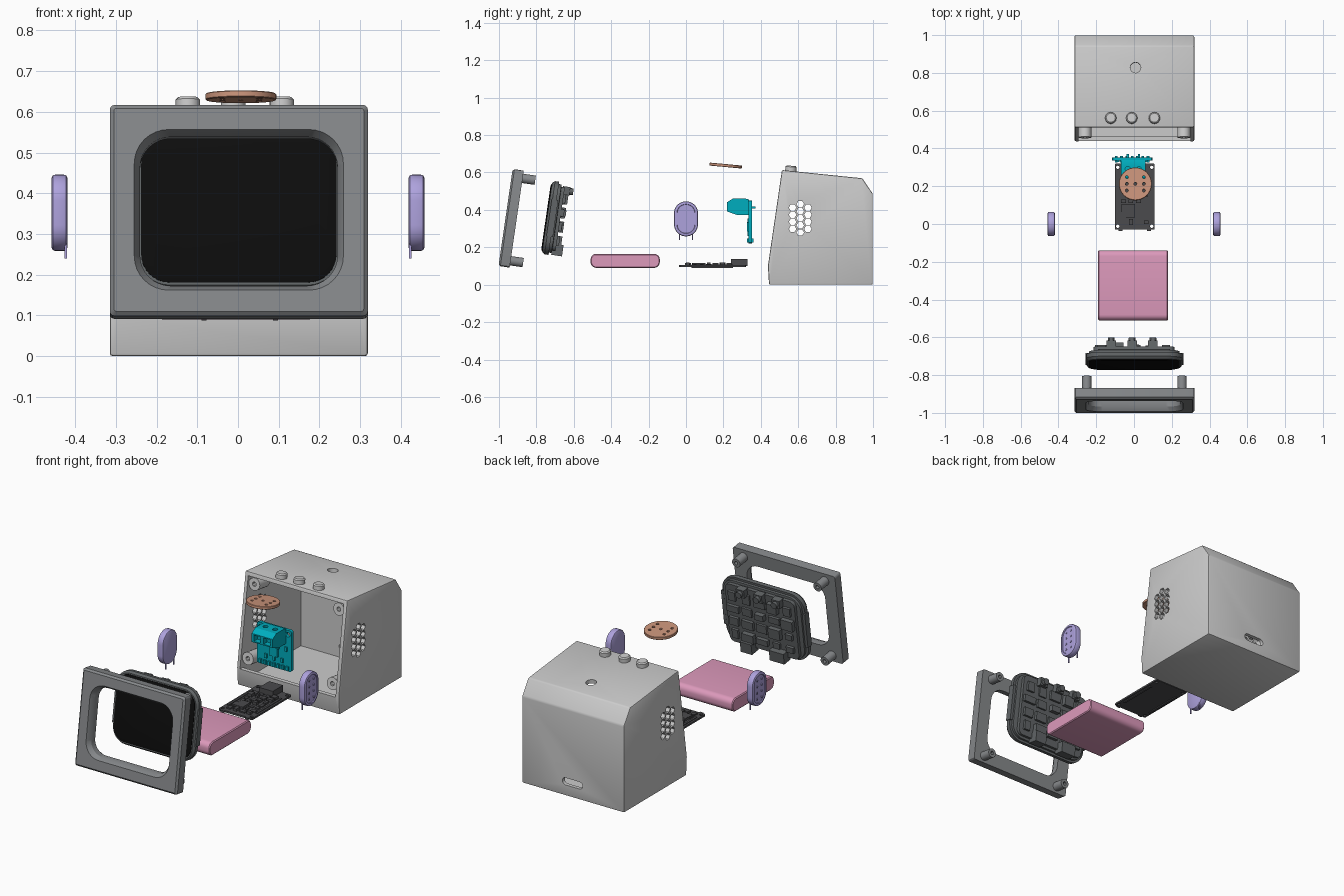
import bpy, bmesh, math, random
from mathutils import Matrix, Vector

if "Cube" in bpy.data.objects:
    bpy.data.objects.remove(bpy.data.objects["Cube"])
random.seed(4)

# ---------- helpers ----------
def mat(name, c):
    m = bpy.data.materials.new(name)
    m.diffuse_color = (*c, 1)
    m.use_nodes = True
    m.node_tree.nodes["Principled BSDF"].inputs["Base Color"].default_value = m.diffuse_color
    return m

DARK, BLACK = mat("dark_board", (.07, .07, .075)), mat("black_glass", (.004, .004, .004))
MID, FRAME = mat("display_grey", (.12, .13, .135)), mat("bezel_grey", (.24, .25, .26))
TEAL, PINK = mat("teal", (0, .42, .52)), mat("pink", (.72, .32, .5))
LILAC, COPPER = mat("lilac", (.42, .36, .72)), mat("copper", (.6, .3, .2))

def rrect(w, h, r, n=6, cx=0, cy=0):
    pts = []
    for k, (sx, sy) in enumerate([(1, 1), (-1, 1), (-1, -1), (1, -1)]):
        for i in range(n + 1):
            a = (k + i / n) * math.pi / 2
            pts.append((cx + sx * (w / 2 - r) + r * math.cos(a), cy + sy * (h / 2 - r) + r * math.sin(a)))
    return pts

def ngon(r, n=24, cx=0, cy=0, a0=0):
    return [(cx + r * math.cos(a0 + i * math.tau / n), cy + r * math.sin(a0 + i * math.tau / n)) for i in range(n)]

def rect(w, h, cx=0, cy=0):
    return [(cx + a * w / 2, cy + b * h / 2) for a, b in ((1, 1), (-1, 1), (-1, -1), (1, -1))]

def loft(name, sections, M=Matrix(), m=None):
    """Skin a stack of (outline, height) sections and cap both ends."""
    bm = bmesh.new()
    rings = [[bm.verts.new(M @ Vector((x, y, z))) for x, y in pts] for pts, z in sections]
    n = len(rings[0])
    for a, b in zip(rings, rings[1:]):
        for i in range(n):
            bm.faces.new((a[i], a[(i + 1) % n], b[(i + 1) % n], b[i]))
    bm.faces.new(rings[0][::-1])
    bm.faces.new(rings[-1])
    bmesh.ops.recalc_face_normals(bm, faces=bm.faces)
    me = bpy.data.meshes.new(name)
    bm.to_mesh(me)
    bm.free()
    ob = bpy.data.objects.new(name, me)
    bpy.context.collection.objects.link(ob)
    if m:
        me.materials.append(m)
    return ob

def prism(name, pts, z0, z1, M=Matrix(), m=None):
    return loft(name, [(pts, z0), (pts, z1)], M, m)

def bake(ob):
    dg = bpy.context.evaluated_depsgraph_get()
    me = bpy.data.meshes.new_from_object(ob.evaluated_get(dg))
    ob.modifiers.clear()
    ob.data = me

def cut(ob, *cutters):
    for c in cutters:
        c.hide_render = True
        b = ob.modifiers.new("cut", 'BOOLEAN')
        b.object, b.operation, b.solver = c, 'DIFFERENCE', 'EXACT'
    bake(ob)
    for c in cutters:
        bpy.data.objects.remove(c)

# ---------- working frames ----------
TILT = math.radians(8.3)
SIDE = Matrix(((0, 0, 1, 0), (1, 0, 0, 0), (0, 1, 0, 0), (0, 0, 0, 1)))   # local x,y,z -> y,z,x
def front(y, z, tilt=TILT):      # local x,y,z -> right, up, towards the viewer
    return Matrix.Translation((0, y, z)) @ Matrix.Rotation(math.pi / 2 - tilt, 4, 'X')
def roof(x, y, z):
    return Matrix.Translation((x, y, z)) @ Matrix.Rotation(math.radians(-5.3), 4, 'X')

# ---------- housing ----------
outer = [(.444, 0), (.438, .1), (.513, .613), (.943, .569), (.998, .487), (.998, 0)]
housing = prism("housing", outer, -.315, .319, SIDE)
bv = housing.modifiers.new("edge", 'BEVEL')
bv.width, bv.segments = .007, 2
bake(housing)
inner = [(.462, .02), (.977, .02), (.977, .48), (.932, .548), (.528, .589), (.40, .602), (.40, .095), (.462, .095)]
cutters = [prism("c", inner, -.294, .298, SIDE)]
for col, zs in ((.57, 4), (.611, 5), (.652, 4)):
    for i in range(zs):
        z = .355 + (i - (zs - 1) / 2) * .038
        cutters.append(prism("c", ngon(.02, 6, col, z), -.5, .5, SIDE))
cutters.append(prism("c", ngon(.028, 24), -.1, .1, roof(.008, .828, .58)))
cutters.append(prism("c", rrect(.125, .04, .0195, 6, .005, 0), -.1, .1, front(1, .08, 0)))
cut(housing, *cutters)

# screw bosses inside the front corners
for sx in (-1, 1):
    for z in (.155, .55):
        y = .45 + (z - .1) * .146
        boss = prism("housing_boss", ngon(.034, 20, .002 + sx * .262), -.09, 0, front(y, z))
        cut(boss, prism("c", ngon(.012, 12, .002 + sx * .262), -.06, .05, front(y, z)))

# roof buttons
for x in (-.123, -.012, .108):
    loft("roof_button", [(ngon(.03, 16), -.02), (ngon(.03, 16), .022), (ngon(.024, 16), .028)], roof(x, .56, .608))

# ---------- bezel ----------
F = front(-.935, .355)
bezel = loft("bezel", [(rrect(.634, .524, .012, 3, .002), -.03), (rrect(.634, .524, .012, 3, .002), .02),
                       (rrect(.614, .504, .006, 3, .002), .03)], F, FRAME)
cut(bezel, loft("c", [(rrect(.485, .37, .075, 8, .002), -.06), (rrect(.485, .37, .075, 8, .002), .005),
                      (rrect(.515, .40, .085, 8, .002), .031), (rrect(.515, .40, .085, 8, .002), .06)], F))
for sx in (-1, 1):
    for y in (-.225, .22):
        post = prism("bezel_post", ngon(.025, 20, .002 + sx * .252, y), -.098, -.028, F, FRAME)
        cut(post, prism("c", ngon(.01, 12, .002 + sx * .252, y), -.12, -.05, F))

# ---------- display ----------
D = front(-.742, .36)
def plate(w, h, r):
    return rrect(w, h, r, 8, .002)
loft("display_frame", [(plate(.46, .35, .06), -.052), (plate(.48, .37, .07), -.05), (plate(.48, .37, .07), -.036),
                       (plate(.51, .395, .085), -.036), (plate(.51, .395, .085), -.014),
                       (plate(.49, .375, .075), 0)], D, MID)
loft("display_glass", [(plate(.48, .362, .07), -.005), (plate(.48, .362, .07), .003), (plate(.45, .335, .06), .007)], D, BLACK)
for sx in (-1, 1):
    prism("display_side_clip", rect(.016, .2, .002 + sx * .252, 0), -.045, -.01, D, MID)
prism("display_board", rrect(.43, .345, .03), -.07, -.052, D, MID)
for i in range(5):
    for j in range(4):
        w, h = random.uniform(.035, .075), random.uniform(.03, .065)
        prism("display_chip", rect(w, h, -.17 + i * .085, -.115 + j * .075), -random.uniform(.078, .098), -.06, D, MID)
for x in (-.12, -.01, .1):
    prism("display_switch", rect(.05, .045, x, .155), -.1, -.06, D, MID)
    prism("display_switch_cap", ngon(.018, 12, x, .155), -.118, -.09, D, MID)
for x, w in ((-.1, .09), (.09, .07)):
    prism("display_connector", rect(w, .06, x, -.165), -.108, -.05, D, MID)

# ---------- battery ----------
def cell(i):
    return rrect(.37 - 2 * i, .075 - 2 * i, .03 - i, 6, -.325, .1275)
loft("battery", [(cell(.005), -.191), (cell(0), -.186), (cell(0), .176), (cell(.005), .181)], SIDE, PINK)

# ---------- main board ----------
board = prism("main_board", rrect(.21, .35, .006, 2, .004, .145), .094, .104, m=DARK)
cut(board, *[prism("c", ngon(.009, 12, .004 + sx * .09, y), .05, .2) for sx in (-1, 1) for y in (-.012, .3)])
for i in range(4):
    for j in range(7):
        w, h = random.uniform(.015, .035), random.uniform(.015, .033)
        prism("board_chip", rect(w, h, -.056 + i * .04, .01 + j * .037), .1, random.uniform(.108, .12), m=DARK)
prism("board_main_chip", rect(.07, .07, -.03, .07), .1, .116, m=DARK)
prism("board_port", rect(.085, .09, .005, .285), .1, .137, m=DARK)
for sx in (-1, 1):
    prism("board_pin_row", rect(.012, .22, .004 + sx * .088, .14), .088, .108, m=DARK)
    prism("board_foot", rect(.02, .012, .004 + sx * .075, -.032), .094, .104, m=DARK)

# ---------- teal amplifier board ----------
A = front(.345, .335, 0)
amp = prism("amp_board", rrect(.215, .23, .012, 3, -.01), -.008, .01, A, TEAL)
cut(amp, *[prism("c", ngon(.013, 14, -.01 + sx * .085, .09), -.1, .1, A) for sx in (-1, 1)])
block = [(.338, .372), (.338, .455), (.32, .46), (.25, .46), (.218, .44), (.218, .392), (.275, .372)]
terminal = prism("amp_terminal", block, -.068, .062, SIDE, TEAL)
cut(terminal, *[prism("c", rect(.042, .035, x, .081), .095, .2, A) for x in (-.033, .027)],
    *[prism("c", ngon(.014, 12, x, .29), .45, .5) for x in (-.033, .027)])
for x in (-.033, .027):
    prism("amp_terminal_pin", rect(.012, .012, x, .078), -.026, 0, A, TEAL)
prism("amp_chip", rect(.05, .05, -.01, -.025), 0, .02, A, TEAL)
for i in range(7):
    prism("amp_header_pin", rect(.014, .022, -.094 + i * .028, -.098), -.016, .02, A, TEAL)
    prism("amp_part", rect(.015, .024, -.085 + i * .025, -.062 if i % 2 else .008), 0, .017, A, TEAL)

# ---------- copper disc ----------
T = roof(.007, .212, .637)
disc = loft("perforated_disc", [(ngon(.085, 40), -.008), (ngon(.087, 40), -.006), (ngon(.087, 40), .006), (ngon(.085, 40), .008)], T, COPPER)
holes = [(0, 0)] + [(sx * .045, y) for sx in (-1, 1) for y in (-.035, 0, .035)]
cut(disc, *[prism("c", ngon(.008, 12, x, y), -.1, .1, T) for x, y in holes])

# ---------- speakers ----------
def pill(i):
    return rrect(.128 - 2 * i, .187 - 2 * i, .0635 - i, 10, 0, .352)
for s, side in ((-1, "left"), (1, "right")):
    prof = [(.008, .419), (.002, .422), (0, .427), (0, .45), (.002, .455), (.008, .458), (.015, .458), (.017, .454)]
    loft("speaker_" + side, [(pill(i), s * x) for i, x in prof], SIDE, LILAC)
    for y, z in [(a * .02, .352 + b * .034) for a in (-1, 1) for b in (-1.5, -.5, .5, 1.5)]:
        prism("speaker_grille_stud", ngon(.006, 10, y, z), s * .45, s * .458, SIDE, LILAC)
    for y in (-.035, .035):
        prism("speaker_lead", rect(.006, .06, y, .27), s * .42, s * .426, SIDE, LILAC)

# smooth the curves, keep edges sharp
for ob in bpy.context.scene.objects:
    ob.select_set(True)
bpy.context.view_layer.objects.active = housing
bpy.ops.object.shade_smooth_by_angle(angle=math.radians(30))
